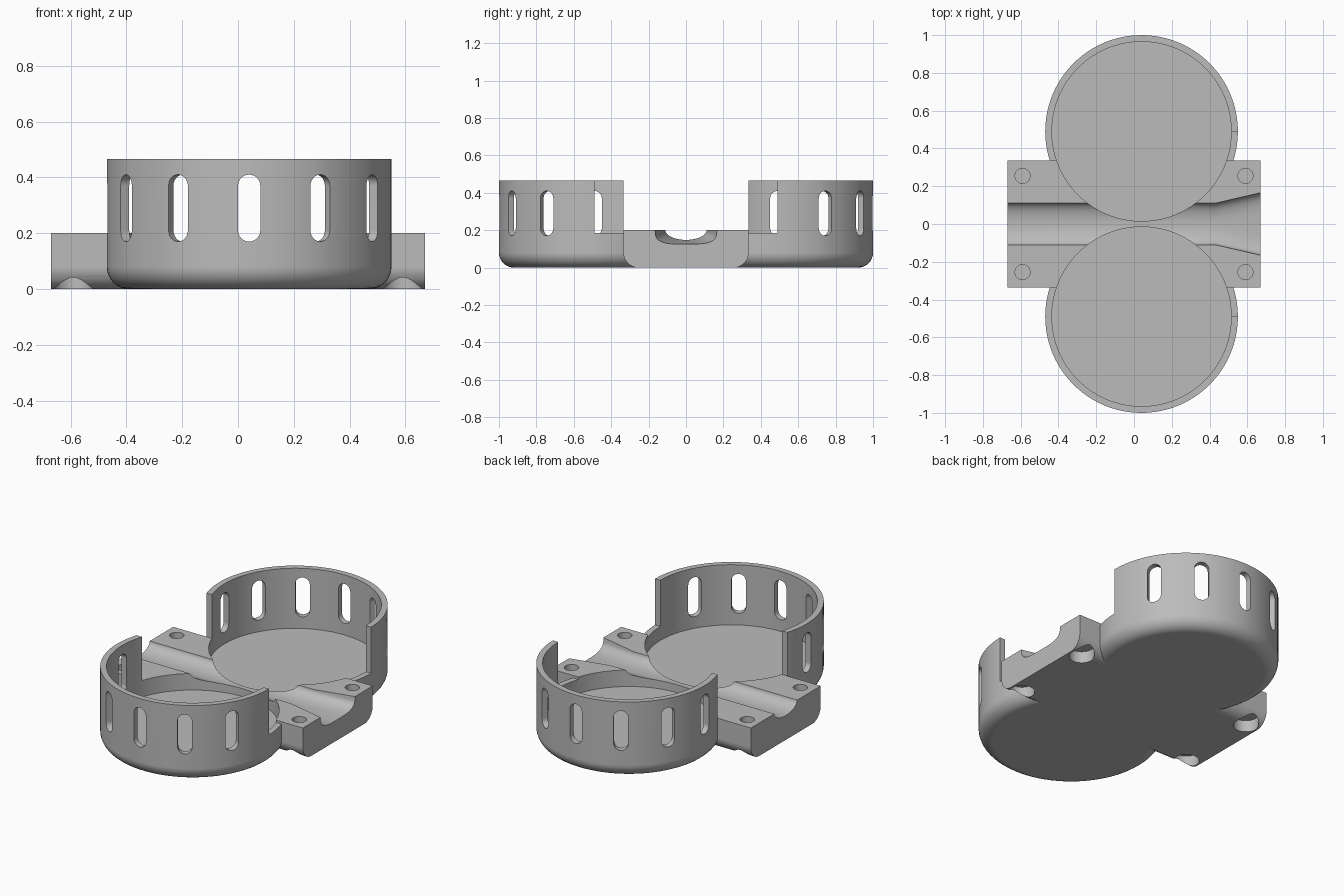
import bpy, bmesh, math
from mathutils import Matrix, Vector

if "Cube" in bpy.data.objects:
    bpy.data.objects.remove(bpy.data.objects["Cube"], do_unlink=True)

# Main dimensions
CUP_X, CUP_Y = 0.04, 0.49
R_OUT, R_IN, CUP_H, FLOOR = 0.51, 0.475, 0.465, 0.1
BLOCK_X, BLOCK_Y, BLOCK_H = 0.67, 0.335, 0.2
FILLET = 0.08

grey = bpy.data.materials.new("plain_grey")
grey.use_nodes = True
colour = (0.5, 0.5, 0.5, 1)
grey.diffuse_color = colour
grey.node_tree.nodes["Principled BSDF"].inputs["Base Color"].default_value = colour


def finish(name, bm):
    bmesh.ops.recalc_face_normals(bm, faces=bm.faces)
    mesh = bpy.data.meshes.new(name)
    bm.to_mesh(mesh)
    bm.free()
    mesh.materials.append(grey)
    obj = bpy.data.objects.new(name, mesh)
    bpy.context.collection.objects.link(obj)
    return obj


def loft(name, rings):
    """Closed solid through a list of rings with equal point counts."""
    bm = bmesh.new()
    loops = [[bm.verts.new(p) for p in ring] for ring in rings]
    n = len(loops[0])
    for a, b in zip(loops, loops[1:]):
        for i in range(n):
            j = (i + 1) % n
            bm.faces.new((a[i], a[j], b[j], b[i]))
    bm.faces.new(loops[0])
    bm.faces.new(loops[-1])
    return finish(name, bm)


def circle(r, x, y, z, n=96):
    return [(x + r * math.cos(math.tau * i / n),
             y + r * math.sin(math.tau * i / n), z) for i in range(n)]


def cylinder(name, r, x, y, z0, z1, n=96):
    return loft(name, [circle(r, x, y, z0, n), circle(r, x, y, z1, n)])


def box(name, x0, x1, y0, y1, z0, z1):
    ring = lambda z: [(x0, y0, z), (x1, y0, z), (x1, y1, z), (x0, y1, z)]
    return loft(name, [ring(z0), ring(z1)])


def fillet_points(n=8):
    """Inset and height along a rounded bottom edge."""
    angles = [math.pi / 2 * i / n for i in range(n + 1)]
    return [(FILLET * (1 - math.sin(a)), FILLET * (1 - math.cos(a))) for a in angles]


def combine(body, tool, operation):
    mod = body.modifiers.new("combine", "BOOLEAN")
    mod.operation, mod.solver, mod.object = operation, "EXACT", tool
    bpy.context.view_layer.objects.active = body
    bpy.ops.object.modifier_apply(modifier=mod.name)
    bpy.data.objects.remove(tool, do_unlink=True)


# Centre block with rounded lower long edges
side = [(BLOCK_Y - inset, z) for inset, z in fillet_points()] + [(BLOCK_Y, BLOCK_H)]
outline = side + [(-y, z) for y, z in reversed(side)]
body = loft("twin_cup_body", [[(x, y, z) for y, z in outline] for x in (-BLOCK_X, BLOCK_X)])

# Round cups with rounded lower rims
for s in (-1, 1):
    rings = [circle(R_OUT - inset, CUP_X, s * CUP_Y, z) for inset, z in fillet_points()]
    rings.append(circle(R_OUT, CUP_X, s * CUP_Y, CUP_H))
    combine(body, loft("cup", rings), "UNION")

# Open the walls above the block
combine(body, box("wall_cut", -1, 1, -BLOCK_Y, BLOCK_Y, BLOCK_H, 1), "DIFFERENCE")

# Cup cavities and the lowered wall ledge on one side
for s in (-1, 1):
    combine(body, cylinder("cavity", R_IN, CUP_X, s * CUP_Y, FLOOR, 1), "DIFFERENCE")
    y0, y1 = sorted((s * BLOCK_Y, s * CUP_Y))
    combine(body, box("ledge_cut", 0.3, 1, y0, y1, 0.185, 1), "DIFFERENCE")

# Rounded upright slots around each cup
def slot(angle, y):
    hw, low, high, n = 0.04, 0.21, 0.37, 12
    pts = [(hw * math.cos(math.pi * i / n), high + hw * math.sin(math.pi * i / n))
           for i in range(n + 1)]
    pts += [(-u, low + high - z) for u, z in pts]
    obj = loft("slot", [[(d, u, z) for u, z in pts] for d in (0.4, 0.6)])
    obj.data.transform(Matrix.Translation((CUP_X, y, 0)) @ Matrix.Rotation(angle, 4, "Z"))
    return obj


for s in (-1, 1):
    for k in range(1, 7):
        combine(body, slot(s * k * math.pi / 6, s * CUP_Y), "DIFFERENCE")

# Channel along the block, flaring at one end
def channel_section(x, half, depth, power):
    n = 20
    pts = [(x, -half, 0.3)]
    for i in range(n + 1):
        a = math.pi * (i / n - 0.5)
        u = math.copysign(abs(math.sin(a)) ** power, a)
        drop = max(math.cos(a), 0) ** power
        pts.append((x, half * u, BLOCK_H - depth * drop))
    return pts + [(x, half, 0.3)]


channel = loft("channel", [channel_section(-0.8, 0.11, 0.052, 1),
                           channel_section(0.43, 0.11, 0.052, 1),
                           channel_section(BLOCK_X, 0.165, 0.075, 0.6),
                           channel_section(0.7, 0.17, 0.077, 0.6)])
combine(body, channel, "DIFFERENCE")

# Screw holes on top and wider pockets underneath
for sx in (-1, 1):
    for sy in (-1, 1):
        x, y = sx * 0.59, sy * 0.255
        combine(body, cylinder("screw_hole", 0.04, x, y, 0.085, 0.3, 32), "DIFFERENCE")
        combine(body, cylinder("pocket", 0.07, x, y, -0.1, 0.07, 40), "DIFFERENCE")

# Smooth curved walls, keep crisp edges
bpy.ops.object.select_all(action="DESELECT")
body.select_set(True)
bpy.context.view_layer.objects.active = body
bpy.ops.object.shade_smooth_by_angle(angle=math.radians(30))
weighted = body.modifiers.new("even_shading", "WEIGHTED_NORMAL")
weighted.keep_sharp = True
